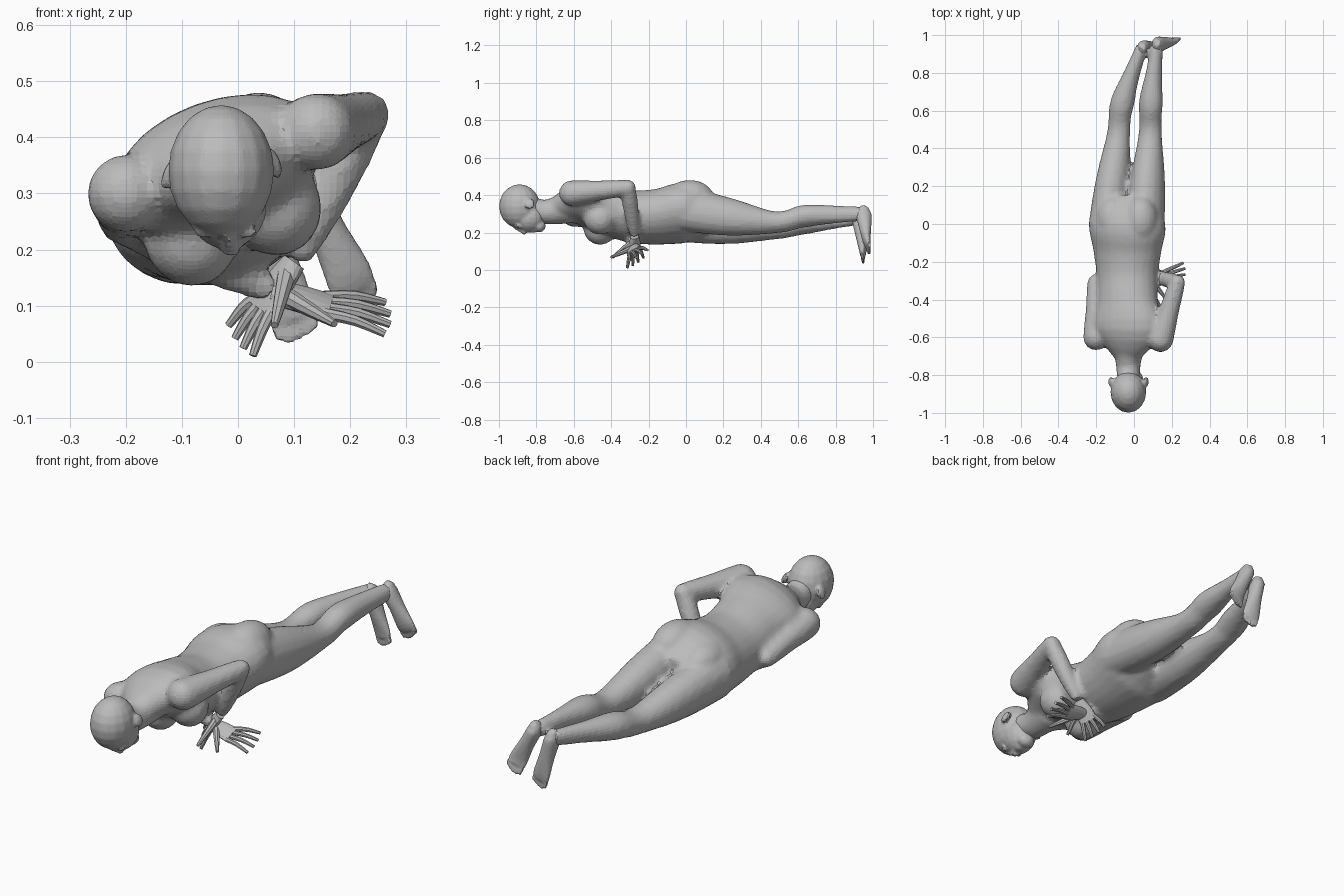
import bpy, bmesh, math
from mathutils import Vector, Matrix

if "Cube" in bpy.data.objects:
    bpy.data.objects.remove(bpy.data.objects["Cube"])

clay = bpy.data.materials.new("clay_grey")
clay.use_nodes = True
GREY = (0.5, 0.5, 0.5, 1)
clay.diffuse_color = GREY
clay.node_tree.nodes["Principled BSDF"].inputs["Base Color"].default_value = GREY

# The trunk is rolled, one shoulder higher than the other
ROLL = math.radians(20)
TILTED = Vector((math.cos(ROLL), 0, math.sin(ROLL)))


def spline(values, fraction):
    """Smooth value through evenly spaced numbers or vectors."""
    last = len(values) - 1
    place = fraction * last
    i = min(int(place), last - 1)
    f = place - i
    before, start, end, after = (values[max(0, min(last, i + k))] for k in (-1, 0, 1, 2))
    leave, arrive = (end - before) / 2, (after - start) / 2
    ease = f * f * (3 - 2 * f)
    return (start * (1 - ease) + end * ease
            + leave * f * (1 - f) ** 2 - arrive * f * f * (1 - f))


def loft(bm, path, widths, depths=None, side=TILTED, steps=12, sides=16):
    """Closed tube along a path; widths and depths are spread evenly over it."""
    path = [Vector(point) for point in path]
    depths = depths or widths
    fractions = [k / steps for k in range(steps + 1)]
    centres = [spline(path, f) for f in fractions]
    rings = []
    for k, f in enumerate(fractions):
        tangent = (centres[min(k + 1, steps)] - centres[max(k - 1, 0)]).normalized()
        across = (side - tangent * side.dot(tangent)).normalized()
        deep = tangent.cross(across)
        ring = []
        for j in range(sides):
            angle = math.tau * j / sides
            offset = (across * math.cos(angle) * spline(widths, f)
                      + deep * math.sin(angle) * spline(depths, f))
            ring.append(bm.verts.new(centres[k] + offset))
        rings.append(ring)
    for low, high in zip(rings, rings[1:]):
        for j in range(sides):
            n = (j + 1) % sides
            bm.faces.new((low[j], low[n], high[n], high[j]))
    bm.faces.new(rings[0][::-1])
    bm.faces.new(rings[-1])


def ball(bm, centre, size, roll=0.0):
    """Ellipsoid, optionally rolled with the trunk."""
    matrix = Matrix.Translation(centre) @ Matrix.Rotation(-roll, 4, "Y") @ Matrix.Diagonal((*size, 1))
    bmesh.ops.create_uvsphere(bm, u_segments=16, v_segments=10, radius=1, matrix=matrix)


def finish(bm, name, voxel=0.0, smooth=0):
    """Turn the volumes into an object, fused into one skin if a voxel size is given."""
    bmesh.ops.recalc_face_normals(bm, faces=bm.faces)
    mesh = bpy.data.meshes.new(name)
    bm.to_mesh(mesh)
    bm.free()
    mesh.materials.append(clay)
    obj = bpy.data.objects.new(name, mesh)
    bpy.context.collection.objects.link(obj)
    if voxel:
        remesh = obj.modifiers.new("fuse", "REMESH")
        remesh.mode = "VOXEL"
        remesh.voxel_size = voxel
        relax = obj.modifiers.new("relax", "SMOOTH")
        relax.factor = 0.5
        relax.iterations = smooth


def leg(bm, hip, knee, calf, ankle):
    widths = [.1, .092, .065, .06, .064, .042, .032]
    depths = [.12, .107, .062, .057, .06, .048, .038]
    loft(bm, [hip, knee, calf, ankle], widths, depths, steps=24)


def arm(bm, shoulder, elbow, wrist):
    ball(bm, shoulder, [.07] * 3)
    ball(bm, elbow, [.043] * 3)
    loft(bm, [shoulder, elbow], [.07, .064, .054, .048, .042])
    loft(bm, [elbow, wrist], [.04, .043, .036, .023])


# Torso and neck
body = bmesh.new()
spine = [.32, .355, .32, .285, .285, .305, .285]
loft(body, [(-.035, .14 * k - .7, z) for k, z in enumerate(spine)],
     [.08, .19, .165, .165, .185, .208, .14],
     [.06, .11, .13, .138, .145, .152, .09], steps=24, sides=24)
loft(body, [(-.03, -.83, .335), (-.03, -.75, .31), (-.03, -.64, .33)], [.06, .066, .085])

# Chest and seat volumes
for s in (-1, 1):
    ball(body, Vector((-.01, -.46, .25)) + TILTED * s * .08, (.085, .09, .09), ROLL)
    ball(body, Vector((-.035, .02, .36)) + TILTED * s * .08, (.09, .13, .095), ROLL)

# Limbs
leg(body, (.06, -.02, .325), (.085, .45, .255), (.09, .65, .29), (.123, .95, .3))
leg(body, (-.14, -.02, .265), (-.085, .45, .222), (-.06, .65, .253), (.043, .94, .28))
arm(body, (.14, -.61, .41), (.23, -.31, .44), (.105, -.275, .18))
arm(body, (-.2, -.6, .3), (-.205, -.31, .25), (.065, -.28, .125))
finish(body, "body", 0.013, 6)

# Head: skull, jaw, chin and nose
head = bmesh.new()
ball(head, (-.03, -.89, .34), (.095, .11, .118))
ball(head, (-.02, -.84, .28), (.072, .085, .08))
ball(head, (-.014, -.785, .235), (.042, .035, .035))
loft(head, [(-.018, -.915, .225), (-.012, -.855, .2)], [.008, .012, .018])

# Lips, eyelids and ears
for y in (-.826, -.813):
    ball(head, (-.014, y, .207), (.026, .009, .009))
for s in (-1, 1):
    ball(head, (-.022 + s * .036, -.898, .232), (.022, .012, .012))
    ball(head, (-.029 + s * .093, -.835, .344 + s * .01), (.012, .027, .03), s * .35)
finish(head, "head", 0.008, 3)


def hand(name, wrist, knuckles, fingertip, thumb, spread):
    """Flat palm, four fanned fingers and a thumb."""
    bm = bmesh.new()
    wrist, knuckles, fingertip, thumb = map(Vector, (wrist, knuckles, fingertip, thumb))
    spread = Vector(spread).normalized()
    loft(bm, [wrist, knuckles], [.024, .038, .042], [.02, .018, .012], spread)
    knuckle_lift = Vector((0, 0, .006))
    for k in (-1.5, -.5, .5, 1.5):
        root = knuckles.lerp(wrist, .1) + spread * k * .02
        tip = fingertip.lerp(knuckles, abs(k) * .08) + spread * k * .037
        bend = root.lerp(tip, .5) + knuckle_lift
        loft(bm, [root, bend, tip], [.011, .01, .007], None, spread, 6, 8)
    loft(bm, [wrist.lerp(knuckles, .2), thumb], [.018, .013, .007], None, spread, 6, 8)
    finish(bm, name)


hand("left_hand", (.1, -.275, .178), (.04, -.275, .093), (0, -.27, .03), (.065, -.395, .065), (.4, -.8, -.5))
hand("right_hand", (.06, -.28, .125), (.165, -.28, .098), (.275, -.25, .075), (.172, -.4, .068), (0, -.85, -.5))


def foot(name, ankle, sole, toe, side):
    """Heel, instep, wedge of the foot and five toes."""
    bm = bmesh.new()
    ankle, sole, toe, side = map(Vector, (ankle, sole, toe, side))
    side.normalize()
    heel = ankle + Vector((0, .012, .035))
    loft(bm, [heel, ankle, ankle.lerp(sole, .5), sole, sole.lerp(toe, .45)],
         [.016, .032, .034, .043, .04], [.018, .042, .034, .021, .014], side)
    for k in range(-2, 3):
        root = sole + side * k * .017
        tip = toe + side * k * .017 + (sole - toe) * abs(k + .5) * .1
        loft(bm, [root, tip], [.01, .008], [.012, .008], side, 4, 8)
    finish(bm, name, 0.007, 3)


foot("left_foot", (.125, .95, .305), (.195, .965, .16), (.222, .985, .088), (.9, .1, .4))
foot("right_foot", (.046, .93, .28), (.09, .945, .11), (.11, .945, .033), (.9, -.1, .2))
